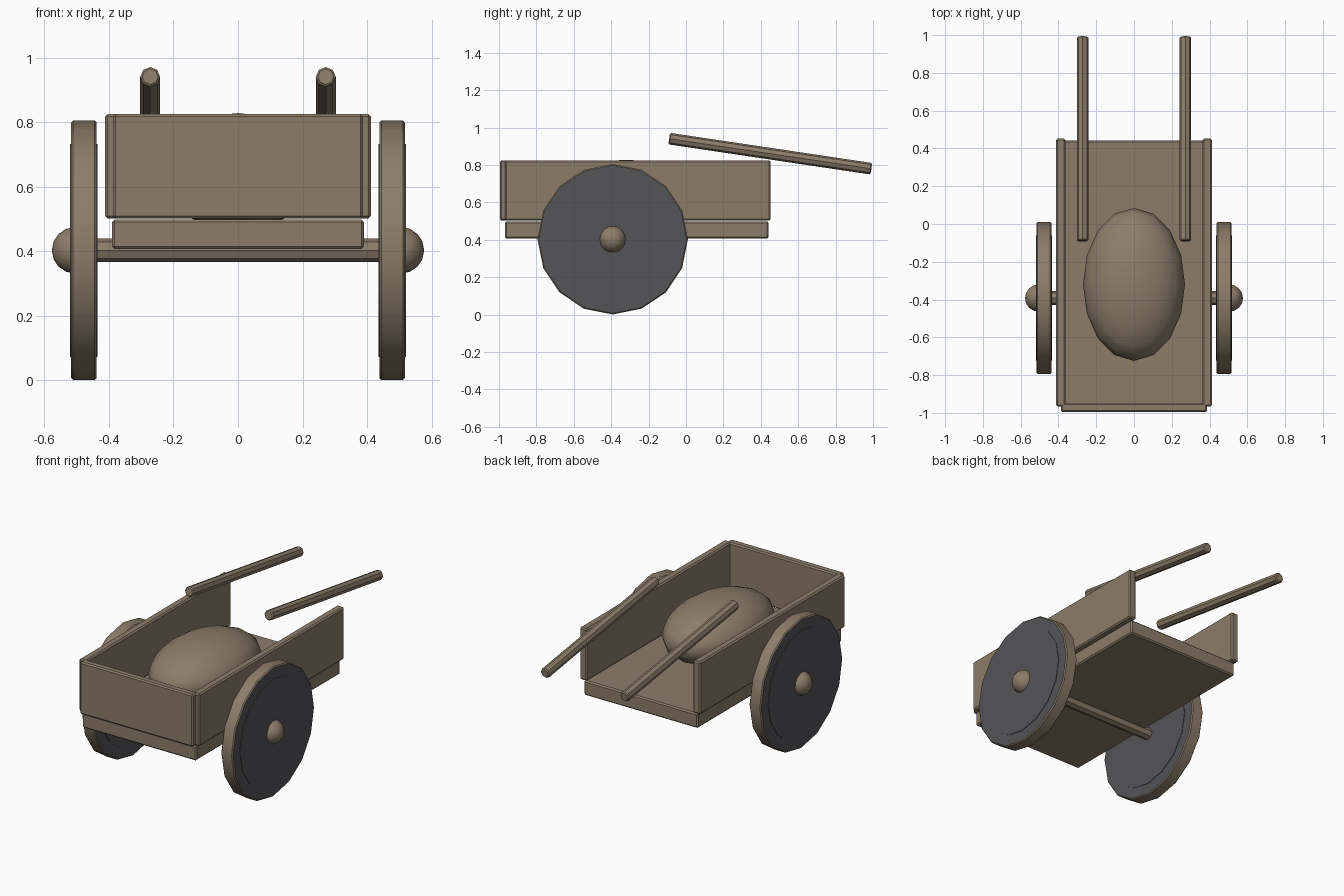
import bpy
import math
from mathutils import Vector

if "Cube" in bpy.data.objects:
    bpy.data.objects.remove(bpy.data.objects["Cube"])


def material(name, color):
    m = bpy.data.materials.new(name)
    m.diffuse_color = (*color, 1)
    m.use_nodes = True
    m.node_tree.nodes["Principled BSDF"].inputs["Base Color"].default_value = m.diffuse_color
    return m


wood = material("weathered wood", (0.26, 0.205, 0.142))
iron = material("dark iron", (0.09, 0.09, 0.098))


def finish(o, name, mat, bevel=0.0, angle=30):
    o.name = name
    o.data.materials.append(mat)
    bpy.ops.object.transform_apply(location=False, rotation=True, scale=True)
    if bevel:
        b = o.modifiers.new("edge", 'BEVEL')
        b.width, b.segments, b.limit_method = bevel, 1, 'ANGLE'
        b.angle_limit = math.radians(46)
        bpy.ops.object.modifier_apply(modifier="edge")
    bpy.ops.object.shade_smooth_by_angle(angle=math.radians(angle))
    return o


def box(name, lo, hi):
    lo, hi = Vector(lo), Vector(hi)
    bpy.ops.mesh.primitive_cube_add(size=1, location=(lo + hi) / 2)
    o = bpy.context.object
    o.scale = hi - lo
    return finish(o, name, wood, 0.008)


def rod(name, a, b, r, sides, mat=wood, bevel=0.006):
    a, b = Vector(a), Vector(b)
    d = b - a
    # local x stays in the y-z plane so a vertex points up or along y
    bpy.ops.mesh.primitive_cylinder_add(vertices=sides, radius=r, depth=d.length,
                                        location=(a + b) / 2)
    o = bpy.context.object
    o.rotation_euler = d.to_track_quat('Z', 'Y').to_euler()
    return finish(o, name, mat, bevel)


def ball(name, loc, size, seg=16, rings=10):
    bpy.ops.mesh.primitive_uv_sphere_add(segments=seg, ring_count=rings, radius=1, location=loc)
    o = bpy.context.object
    o.scale = size
    return finish(o, name, wood, angle=60)


# Cargo bed, open at the back
box("bed_floor", (-0.39, -0.968, 0.407), (0.39, 0.442, 0.498))
box("front_panel", (-0.387, -0.995, 0.502), (0.387, -0.948, 0.825))

# Axle and load
AY, AZ = -0.392, 0.403
rod("axle", (-0.5, AY, AZ), (0.5, AY, AZ), 0.037, 8)
ball("sack", (0, -0.32, 0.65), (0.27, 0.405, 0.178))

for s, side in ((-1, "left"), (1, "right")):
    # Side wall and handle
    box(side + "_panel", (s * 0.387 - 0.025, -0.967, 0.502), (s * 0.387 + 0.025, 0.452, 0.825))
    rod(side + "_handle", (s * 0.272, -0.09, 0.941), (s * 0.272, 0.991, 0.78), 0.031, 8)
    # Wheel: wooden tread, dark flat faces
    w = rod(side + "_wheel", (s * 0.438, AY, AZ), (s * 0.517, AY, AZ), 0.402, 16)
    w.data.materials.append(iron)
    for p in w.data.polygons:
        if abs(p.normal.x) > 0.9:
            p.material_index = 1
    # Slightly raised iron discs on both faces
    rod(side + "_wheel_disc", (s * 0.435, AY, AZ), (s * 0.52, AY, AZ), 0.33, 16, iron, 0.0)
    ball(side + "_hub", (s * 0.505, AY, AZ), (0.072, 0.072, 0.072), 16, 8)
